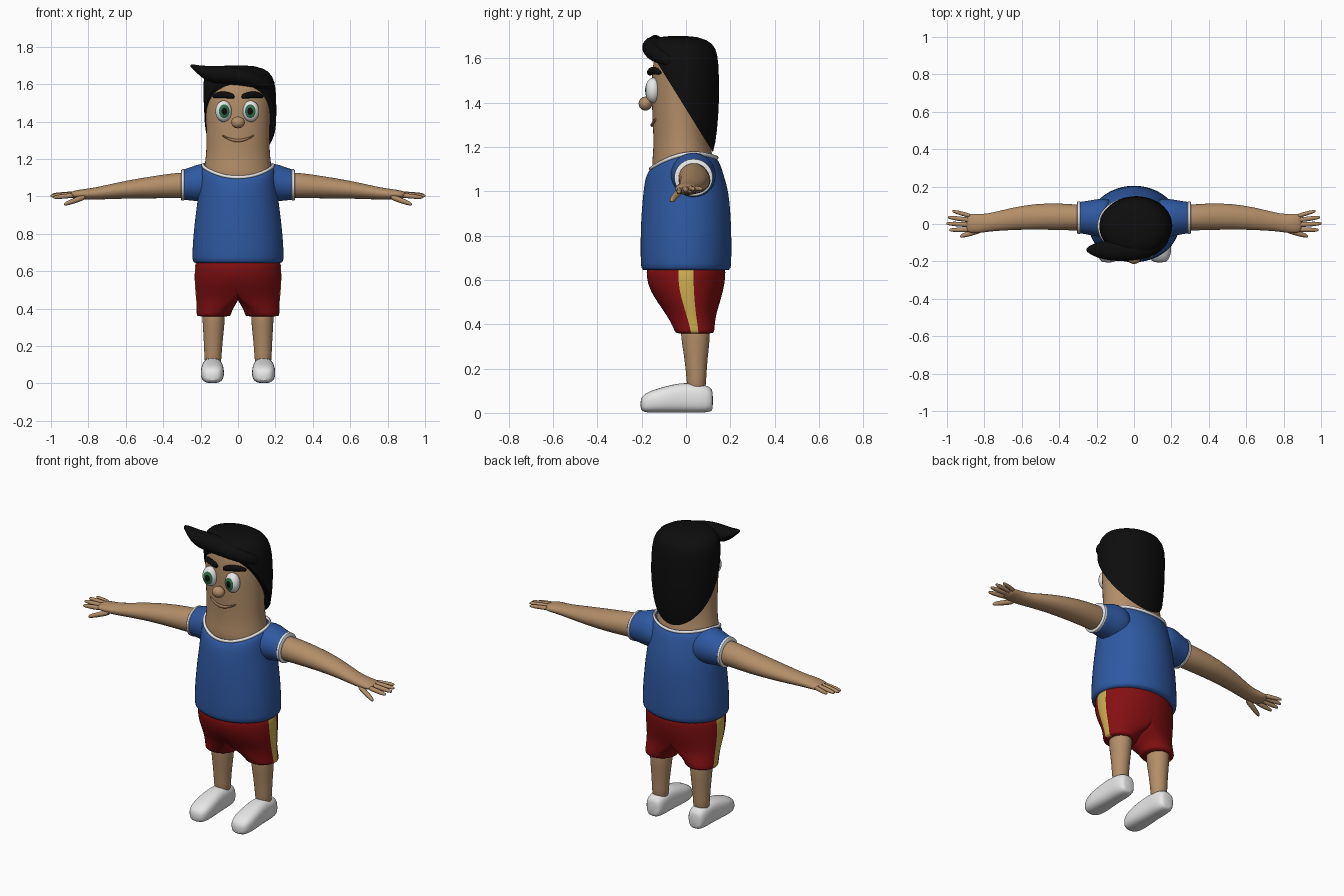
import bpy, bmesh, math
from mathutils import Vector as V


def material(name, rgb):
    m = bpy.data.materials.new(name)
    m.diffuse_color = (*rgb, 1)
    return m


SKIN = material("skin", (0.45, 0.27, 0.14))
LIP = material("lip", (0.36, 0.19, 0.10))
BLACK = material("black", (0.004, 0.004, 0.004))
WHITE = material("white", (0.80, 0.80, 0.80))
BLUE = material("shirt blue", (0.028, 0.10, 0.36))
RED = material("shorts red", (0.23, 0.005, 0.006))
YELLOW = material("stripe yellow", (0.60, 0.42, 0.08))
GREEN = material("iris green", (0.03, 0.16, 0.07))


def ring(c, u, v, n=24, p=1.0):
    """Closed (super)ellipse of n points around c spanned by u and v."""
    pts = []
    for k in range(n):
        a = 2 * math.pi * k / n
        ca, sa = math.cos(a), math.sin(a)
        pts.append(V(c) + V(u) * math.copysign(abs(ca) ** p, ca)
                   + V(v) * math.copysign(abs(sa) ** p, sa))
    return pts


def loft(name, rings, mats, mirror=False, subsurf=1, stripe=(), cut=None):
    """Skin a list of rings, cap the ends; stripe segments get material 1."""
    bm = bmesh.new()
    rows = [[bm.verts.new(p) for p in r] for r in rings]
    n = len(rows[0])
    for a, b in zip(rows, rows[1:]):
        for k in range(n):
            f = bm.faces.new((a[k], a[(k + 1) % n], b[(k + 1) % n], b[k]))
            f.material_index = 1 if k in stripe else 0
    bm.faces.new(rows[0][::-1])
    bm.faces.new(rows[-1])
    if cut:
        res = bmesh.ops.bisect_plane(bm, geom=bm.verts[:] + bm.edges[:] + bm.faces[:],
                                     plane_co=cut[0], plane_no=cut[1], clear_inner=True)
        edges = [g for g in res["geom_cut"] if isinstance(g, bmesh.types.BMEdge)]
        bmesh.ops.contextual_create(bm, geom=edges)
    return finish(name, bm, mats, mirror, subsurf)


def finish(name, bm, mats, mirror=False, subsurf=0):
    bmesh.ops.recalc_face_normals(bm, faces=bm.faces[:])
    me = bpy.data.meshes.new(name)
    bm.to_mesh(me)
    bm.free()
    for m in mats:
        me.materials.append(m)
    ob = bpy.data.objects.new(name, me)
    bpy.context.collection.objects.link(ob)
    if mirror:
        ob.modifiers.new("mirror", "MIRROR").use_mirror_merge = False
    if subsurf:
        s = ob.modifiers.new("smooth", "SUBSURF")
        s.levels = s.render_levels = subsurf
    bpy.context.view_layer.objects.active = ob
    ob.select_set(True)
    bpy.ops.object.shade_smooth_by_angle(angle=math.radians(50))
    ob.select_set(False)
    return ob


def zloft(name, secs, mats, **kw):
    """Sections (z, cx, cy, rx, ry) stacked upwards."""
    n = kw.pop("n", 24)
    return loft(name, [ring((cx, cy, z), (rx, 0, 0), (0, ry, 0), n)
                       for z, cx, cy, rx, ry in secs], mats, **kw)


def xloft(name, secs, mats, **kw):
    """Sections (x, y, z, ry, rz) along the x axis."""
    n = kw.pop("n", 16)
    return loft(name, [ring((x, y, z), (0, ry, 0), (0, 0, rz), n)
                       for x, y, z, ry, rz in secs], mats, **kw)


# Head and neck
zloft("head", [(1.05, 0, -.01, .18, .14), (1.12, 0, -.012, .186, .143),
               (1.17, 0, -.016, .179, .134), (1.23, 0, -.02, .171, .127),
               (1.32, 0, -.025, .170, .127), (1.42, 0, -.025, .173, .131),
               (1.52, 0, -.025, .178, .131), (1.60, 0, -.025, .178, .122),
               (1.65, 0, -.025, .14, .10), (1.67, 0, -.03, .07, .05)], [SKIN])

# Hair cap, trimmed along a slope from the forehead to the nape
zloft("hair_cap", [(1.17, .01, -.02, .15, .14), (1.22, .011, -.017, .166, .149),
                   (1.28, .012, -.014, .18, .154), (1.34, .013, -.011, .187, .156),
                   (1.40, .013, -.01, .191, .158), (1.46, .012, -.01, .193, .159),
                   (1.52, .010, -.012, .194, .160), (1.57, .008, -.014, .193, .160),
                   (1.61, .005, -.016, .189, .157), (1.64, .002, -.018, .18, .151),
                   (1.665, -.002, -.022, .165, .138), (1.682, -.008, -.028, .142, .118),
                   (1.695, -.01, -.035, .10, .085), (1.70, -.01, -.035, .04, .035)],
      [BLACK], n=48, subsurf=0, cut=((0, -.13, 1.58), (0, .37, .23)))

# Fringe sweeping into a pointed quiff
xloft("hair_quiff", [(.188, -.075, 1.585, .015, .02), (.16, -.095, 1.60, .035, .032),
                     (.10, -.13, 1.62, .05, .042), (0, -.142, 1.645, .056, .05),
                     (-.10, -.143, 1.65, .057, .051), (-.17, -.14, 1.655, .05, .042),
                     (-.215, -.138, 1.678, .034, .024), (-.24, -.138, 1.692, .02, .014),
                     (-.255, -.138, 1.698, .008, .006)], [BLACK])


def eyeball(name, side):
    """Ball with its pole facing forward; iris and pupil by polar angle."""
    bm = bmesh.new()
    bmesh.ops.create_uvsphere(bm, u_segments=28, v_segments=18, radius=1)
    for f in bm.faces:
        ang = math.degrees(math.acos(min(1, f.calc_center_median().normalized().z)))
        f.material_index = 2 if ang < 20 else 1 if ang < 40 else 0
    turn = -side * .12
    for v in bm.verts:
        x, y, z = v.co.x * .044, -v.co.z * .036, v.co.y * .057
        v.co = (side * .073 - .004 + x * math.cos(turn) - y * math.sin(turn),
                -.148 + x * math.sin(turn) + y * math.cos(turn), 1.455 + z)
    finish(name, bm, [WHITE, GREEN, BLACK])


eyeball("left_eye", 1)
eyeball("right_eye", -1)

# Nose, eyebrows and mouth
zloft("nose", [(1.395 + .032 * s, 0, -.183, .038 * c, .032 * c) for s, c in
               [(math.sin(a), math.cos(a)) for a in
                [math.radians(d) for d in range(-80, 81, 20)]]], [SKIN], n=16)
xloft("eyebrow", [(.018, -.165, 1.532, .010, .010), (.035, -.163, 1.537, .015, .017),
                  (.075, -.153, 1.545, .015, .019), (.11, -.134, 1.542, .015, .017),
                  (.137, -.115, 1.533, .010, .008)], [BLACK], mirror=True, n=12)
xloft("mouth", [(x, -.027 - .127 * math.sqrt(1 - (x / .17) ** 2),
                 1.298 + .028 * (x / .085) ** 2, .007, .010 - .06 * abs(x))
                for x in [-.085 + .017 * i for i in range(11)]], [LIP], n=8)


# Shirt body, with a neckline dipping at the front
def shirt_ring(z, cy, rx, ry, tilt=0, lift=0, n=32):
    pts = ring((0, cy, z), (rx, 0, 0), (0, ry, 0), n)
    for p in pts:
        p.z += tilt * (p.y - cy) / ry + lift * (p.x / rx) ** 2
    return pts


loft("shirt", [shirt_ring(.64, 0, .236, .196), shirt_ring(.648, 0, .244, .203),
               shirt_ring(.70, 0, .246, .206), shirt_ring(.80, 0, .239, .206),
               shirt_ring(.90, 0, .228, .202), shirt_ring(1.0, 0, .214, .193),
               shirt_ring(1.06, -.006, .207, .179, .004, .01),
               shirt_ring(1.105, -.008, .202, .164, .018, .036),
               shirt_ring(1.125, -.01, .189, .148, .025, .04),
               shirt_ring(1.115, -.01, .175, .135, .025, .04)], [BLUE])

# White collar piping
collar = shirt_ring(1.126, -.01, .188, .149, .025, .04, 40)
bm = bmesh.new()
loops = []
for p in collar:
    out = V((p.x, p.y + .01, 0)).normalized() * .008
    loops.append([bm.verts.new(q) for q in ring(p, out, (0, 0, .009), 8)])
for i, a in enumerate(loops):
    b = loops[(i + 1) % len(loops)]
    for k in range(8):
        bm.faces.new((a[k], a[(k + 1) % 8], b[(k + 1) % 8], b[k]))
finish("collar_trim", bm, [WHITE])

# Sleeves and cuffs
xloft("sleeve", [(.10, .03, 1.06, .10, .09), (.17, .032, 1.073, .105, .103),
                 (.21, .033, 1.073, .099, .101), (.25, .034, 1.067, .090, .09),
                 (.292, .034, 1.062, .085, .082), (.297, .034, 1.062, .08, .078)],
      [BLUE], mirror=True, n=24)
xloft("sleeve_cuff", [(.284, .034, 1.062, .084, .081), (.287, .034, 1.062, .089, .086),
                      (.303, .034, 1.061, .088, .085), (.306, .034, 1.061, .083, .08)],
      [WHITE], mirror=True, n=24)

# Arms running into the palms
xloft("arm", [(.22, .034, 1.06, .07, .07), (.31, .034, 1.06, .071, .071),
              (.45, .042, 1.049, .074, .061), (.60, .035, 1.036, .066, .049),
              (.72, .017, 1.02, .054, .037), (.79, .006, 1.012, .049, .031),
              (.83, .002, 1.011, .053, .028), (.875, .004, 1.009, .053, .022),
              (.90, .006, 1.007, .046, .015)], [SKIN], mirror=True)

# Fingers and thumb: base and tip
for name, a, b, r in [
        ("little_finger", (.87, .042, 1.012), (.972, .07, 1.01), .012),
        ("ring_finger", (.87, .02, 1.014), (.996, .036, 1.008), .013),
        ("middle_finger", (.87, -.005, 1.012), (1.003, .003, 1.002), .0135),
        ("index_finger", (.87, -.03, 1.006), (.988, -.032, .994), .013),
        ("thumb", (.81, -.03, 1.0), (.93, -.066, .957), .016)]:
    a, b = V(a), V(b)
    xloft(name, [(*a.lerp(b, t), r * s, r * s) for t, s in
                 [(0, 1.1), (.35, 1), (.6, 1), (.85, .8), (.96, .6), (1, .3)]],
          [SKIN], mirror=True, n=10)


# Shorts: half of the hips narrowing into a round trouser leg
def shorts_ring(z, rx, cy, ry, w, n=32):
    pts = []
    for k in range(n):
        a = 2 * math.pi * k / n
        hip = max(-.02, rx * math.cos(a))
        leg = .13 + .091 * math.cos(a)
        pts.append(V((hip * (1 - w) + leg * w, cy + ry * math.sin(a), z)))
    return pts


loft("shorts", [shorts_ring(*s) for s in [
    (.67, .225, 0, .175, 0), (.64, .23, 0, .18, 0), (.58, .234, 0, .175, 0),
    (.52, .232, .008, .152, .02), (.47, .228, .018, .126, .12), (.44, .226, .024, .112, .36),
    (.40, .224, .033, .097, .8), (.365, .222, .039, .089, 1), (.357, .22, .039, .084, 1)]],
    [RED, YELLOW], mirror=True, stripe=(0, 31))

# Legs
zloft("leg", [(.08, .134, .047, .044, .042), (.15, .134, .047, .046, .044),
              (.25, .132, .045, .053, .053), (.34, .13, .043, .061, .067),
              (.42, .13, .04, .063, .068)], [SKIN], mirror=True, n=20)

# Shoes: sections (y, half width, bottom, top) from heel to toe
loft("shoe", [ring((.137, y, (lo + hi) / 2), (w, 0, 0), (0, 0, (hi - lo) / 2), 20, .75)
              for y, w, lo, hi in [
                  (.122, .03, .015, .095), (.112, .047, .004, .118), (.07, .056, 0, .13),
                  (.02, .056, 0, .136), (-.03, .058, 0, .135), (-.09, .063, 0, .121),
                  (-.15, .063, 0, .104), (-.188, .052, .002, .086),
                  (-.207, .03, .015, .062)]], [WHITE], mirror=True)
